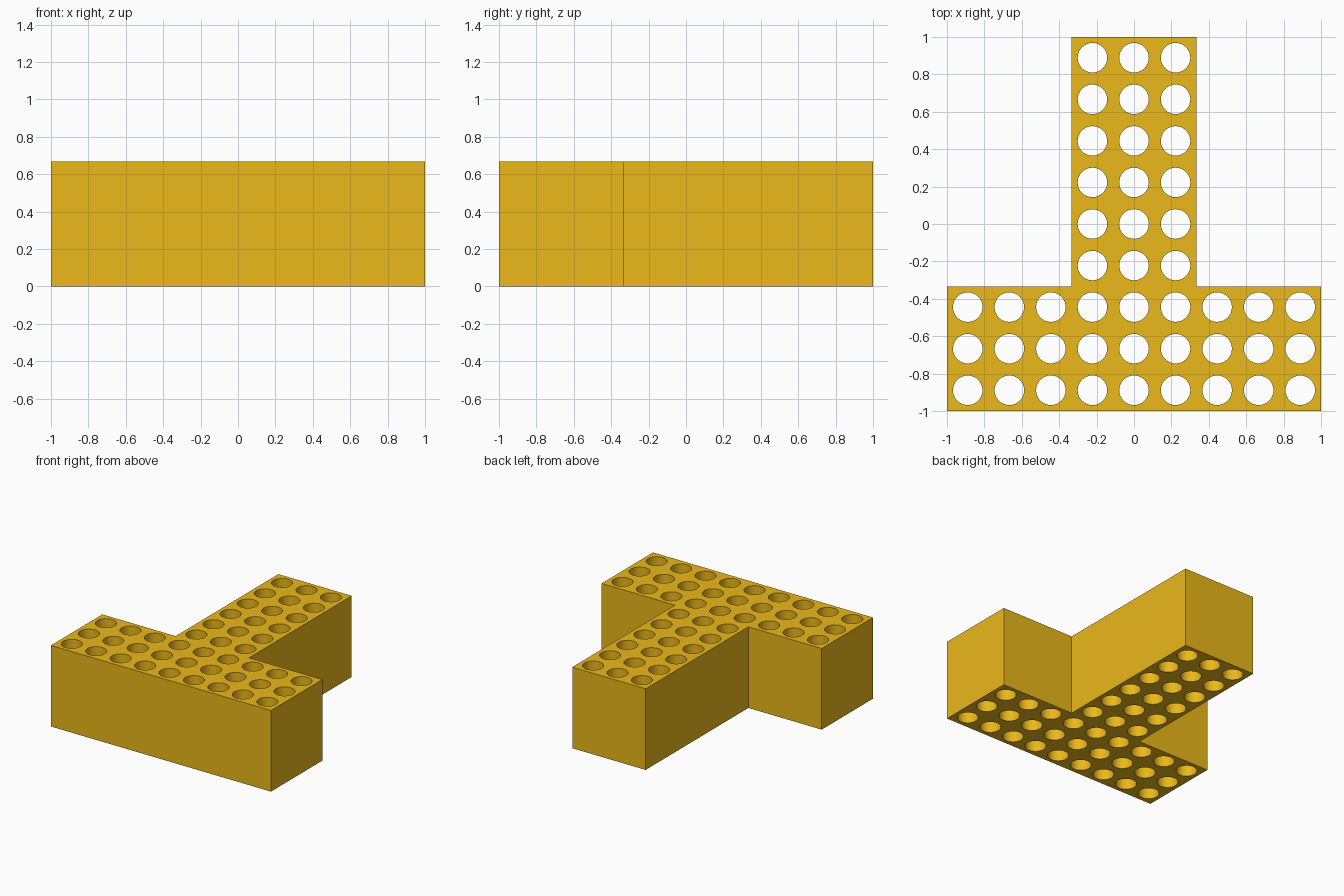
import bpy, bmesh
from math import pi, cos, sin

if "Cube" in bpy.data.objects:
    bpy.data.objects.remove(bpy.data.objects["Cube"])

PITCH = 2 / 9        # hole spacing
HEIGHT = 2 / 3
RADIUS = 0.079
SEGMENTS = 32        # per hole, multiple of 4


def add_cell(bm, cx, cy):
    """Flat square tile with a round hole: four n-gons, one per side."""
    h, quarter = PITCH / 2, SEGMENTS // 4
    ring = [bm.verts.new((cx + RADIUS * cos(pi / 4 + 2 * pi * i / SEGMENTS),
                          cy + RADIUS * sin(pi / 4 + 2 * pi * i / SEGMENTS), 0))
            for i in range(SEGMENTS)]
    corners = [bm.verts.new((cx + sx * h, cy + sy * h, 0))
               for sx, sy in ((1, 1), (-1, 1), (-1, -1), (1, -1))]
    for q in range(4):
        arc = [ring[(q * quarter + i) % SEGMENTS] for i in range(quarter + 1)]
        bm.faces.new([corners[q], corners[(q + 1) % 4]] + arc[::-1])


# T-shaped plan: 9 x 3 crossbar at the front, 3 x 6 stem behind it
bm = bmesh.new()
for row in range(9):
    for col in range(9):
        if row < 3 or 3 <= col < 6:
            add_cell(bm, (col - 4) * PITCH, (row - 4) * PITCH)
bmesh.ops.remove_doubles(bm, verts=bm.verts[:], dist=1e-4)

# Raise the plan into a solid with through holes
result = bmesh.ops.extrude_face_region(bm, geom=bm.faces[:], use_keep_orig=True)
top = [g for g in result["geom"] if isinstance(g, bmesh.types.BMVert)]
bmesh.ops.translate(bm, verts=top, vec=(0, 0, HEIGHT))
bmesh.ops.recalc_face_normals(bm, faces=bm.faces[:])

mesh = bpy.data.meshes.new("perforated_t_block")
bm.to_mesh(mesh)
bm.free()
block = bpy.data.objects.new("perforated_t_block", mesh)
bpy.context.collection.objects.link(block)

# Golden yellow
gold = bpy.data.materials.new("golden_yellow")
gold.diffuse_color = (0.83, 0.48, 0.01, 1)
gold.use_nodes = True
gold.node_tree.nodes["Principled BSDF"].inputs["Base Color"].default_value = gold.diffuse_color
mesh.materials.append(gold)

# Smooth hole walls, sharp rims and corners
bpy.context.view_layer.objects.active = block
block.select_set(True)
bpy.ops.object.shade_smooth_by_angle(angle=pi / 6)
